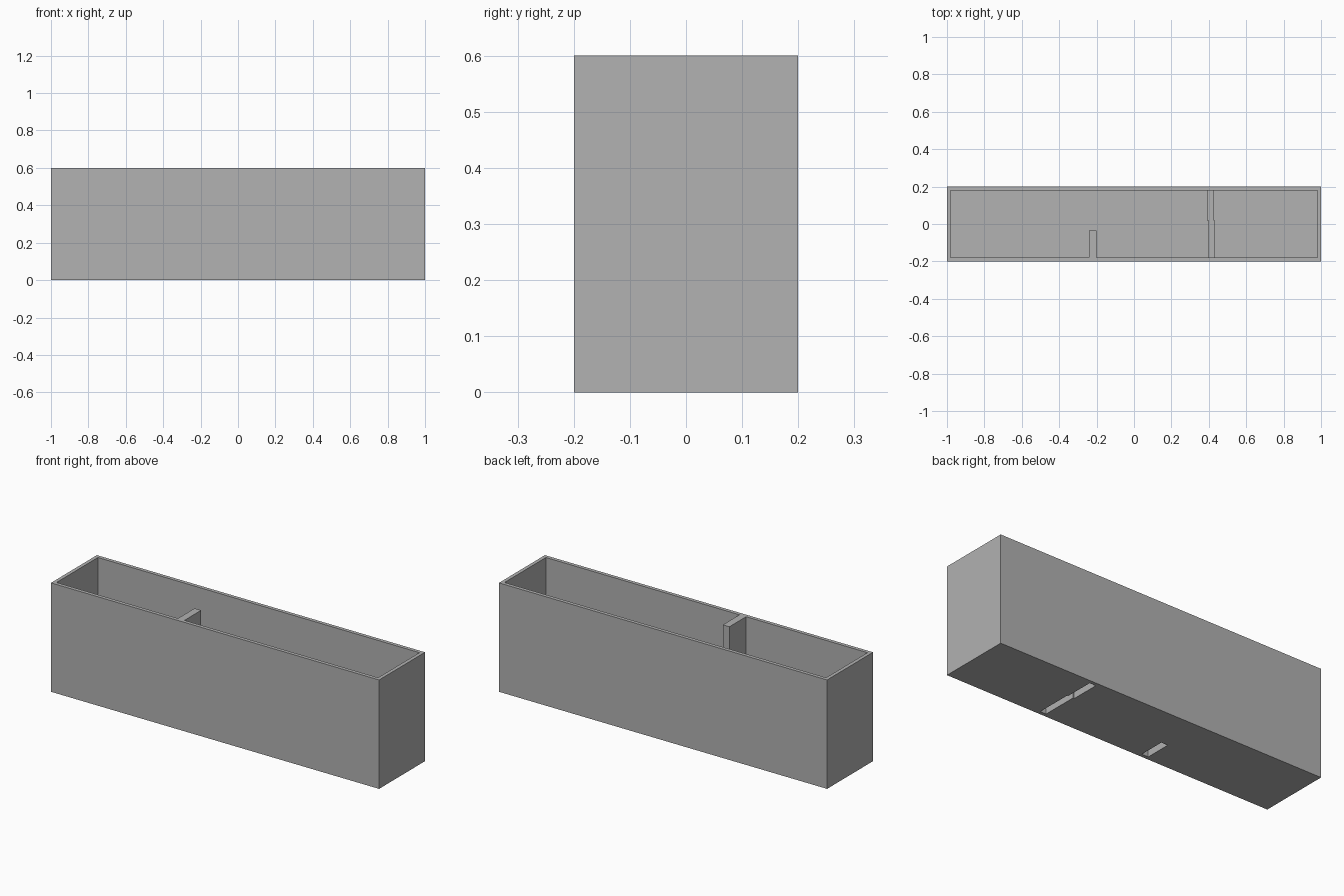
import bpy
import bmesh

if "Cube" in bpy.data.objects:
    bpy.data.objects.remove(bpy.data.objects["Cube"], do_unlink=True)

L, W, H = 1.0, 0.2, 0.6      # half length, half width, height
T = 0.02                     # wall and floor thickness
IN = W - T                   # inner half width

grey = bpy.data.materials.new("plain_grey")
grey.use_nodes = True
colour = (0.445, 0.445, 0.445, 1)
grey.diffuse_color = colour
grey.node_tree.nodes["Principled BSDF"].inputs["Base Color"].default_value = colour


def prism(name, outline, z0, z1, bottom=True):
    """Extrude a plan outline upward; optionally leave the underside open."""
    bm = bmesh.new()
    base = bm.faces.new([bm.verts.new((x, y, z0)) for x, y in outline])
    top = bmesh.ops.extrude_face_region(bm, geom=[base], use_keep_orig=True)["geom"]
    for v in top:
        if isinstance(v, bmesh.types.BMVert):
            v.co.z = z1
    bmesh.ops.recalc_face_normals(bm, faces=bm.faces[:])
    if not bottom:
        bmesh.ops.delete(bm, geom=[base], context="FACES_ONLY")
    mesh = bpy.data.meshes.new(name)
    bm.to_mesh(mesh)
    bm.free()
    mesh.materials.append(grey)
    obj = bpy.data.objects.new(name, mesh)
    bpy.context.collection.objects.link(obj)
    return obj


def rect(x0, x1, y0, y1):
    return [(x0, y0), (x1, y0), (x1, y1), (x0, y1)]


def cut(target, cutter):
    """Subtract the cutter from the target and remove it."""
    cutter.hide_render = True
    mod = target.modifiers.new("cut", "BOOLEAN")
    mod.operation = "DIFFERENCE"
    mod.solver = "EXACT"
    mod.object = cutter
    bpy.context.view_layer.objects.active = target
    bpy.ops.object.modifier_apply(modifier=mod.name)
    bpy.data.objects.remove(cutter, do_unlink=True)


# Open-topped trough
trough = prism("trough", rect(-L, L, -W, W), 0, H)
cut(trough, prism("cavity_cutter", rect(T - L, L - T, -IN, IN), T, H + 0.1))

# Hollow dividers: a short full-height one and a low one with a slight jog
short_plan = rect(-0.24, -0.20, -IN, -0.035)
jog = 0.02
cross_plan = [(0.398, -IN), (0.434, -IN), (0.434, jog), (0.428, jog),
              (0.428, IN), (0.39, IN), (0.39, jog), (0.398, jog)]

for name, plan, top in (("short_divider", short_plan, H),
                        ("cross_divider", cross_plan, H / 2)):
    # Slot through the floor, continued upward by the open-bottomed shell
    cut(trough, prism(name + "_slot_cutter", plan, -0.1, T + 0.01))
    prism(name, plan, T, top, bottom=False)
